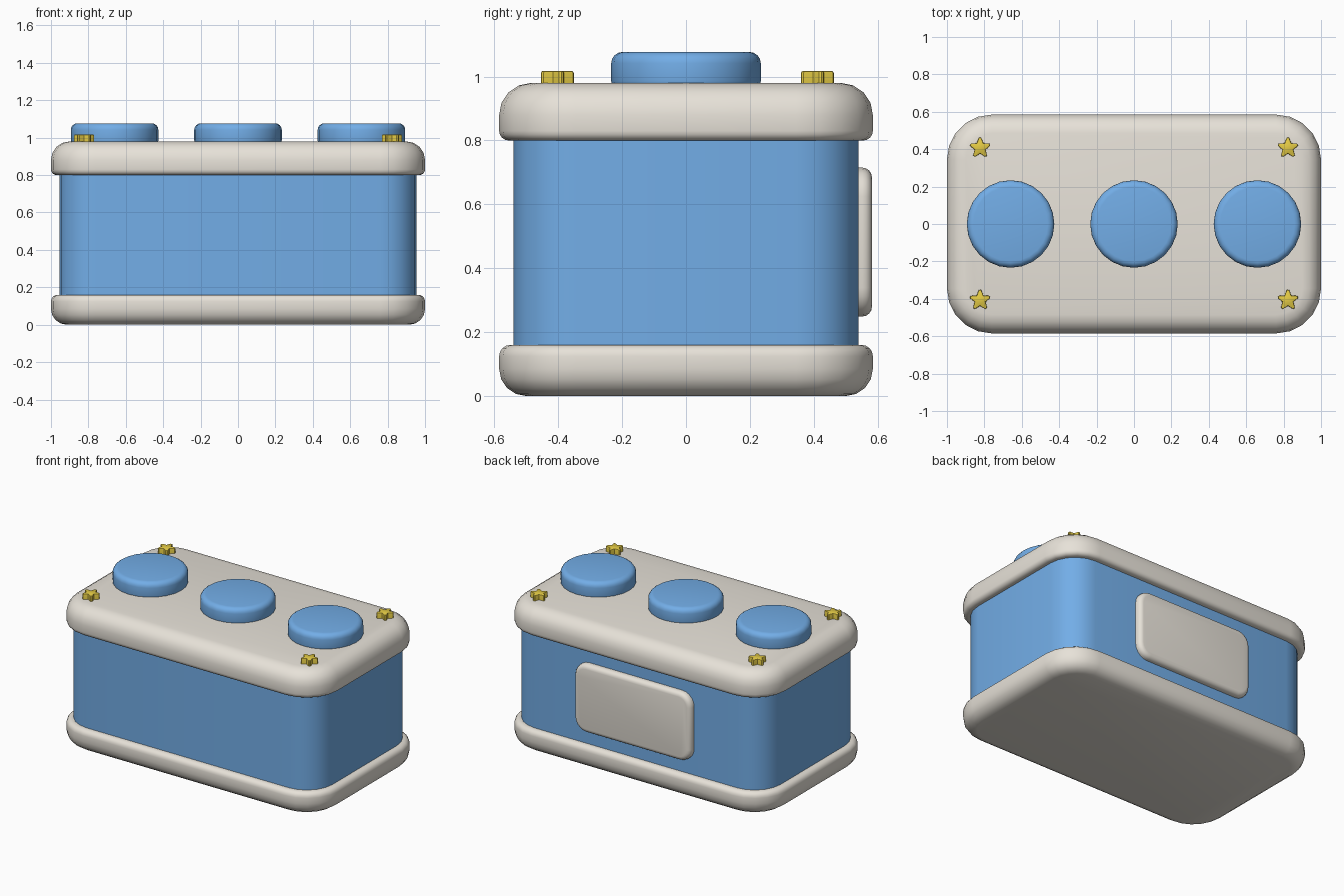
import bpy, bmesh
from math import sin, cos, pi, radians

if "Cube" in bpy.data.objects:
    bpy.data.objects.remove(bpy.data.objects["Cube"])


def material(name, rgb):
    m = bpy.data.materials.new(name)
    m.diffuse_color = (*rgb, 1)
    m.use_nodes = True
    m.node_tree.nodes["Principled BSDF"].inputs["Base Color"].default_value = m.diffuse_color
    return m


BLUE = material("blue", (0.17, 0.42, 0.80))
CREAM = material("cream", (0.80, 0.76, 0.69))
GOLD = material("gold", (0.78, 0.60, 0.06))


def rounded_rect(hx, hy, r, n=5):
    """Outline function: rounded rectangle shrunk by an inset."""
    def ring(inset):
        rr = max(r - inset, 0.005)
        pts = []
        for q, (sx, sy) in enumerate([(1, 1), (-1, 1), (-1, -1), (1, -1)]):
            for i in range(n + 1):
                a = (q + i / n) * pi / 2
                pts.append((sx * (hx - inset - rr) + rr * cos(a),
                            sy * (hy - inset - rr) + rr * sin(a)))
        return pts
    return ring


def circle(r, n):
    return lambda inset: [((r - inset) * cos(2 * pi * i / n),
                           (r - inset) * sin(2 * pi * i / n)) for i in range(n)]


def star(r, r_in):
    """Five-pointed outline with blunted tips."""
    def ring(inset):
        pts = []
        for k in range(5):
            a = pi / 2 + k * 2 * pi / 5
            for da, rad in ((-0.13, r * 0.96), (0, r), (0.13, r * 0.96), (pi / 5, r_in)):
                pts.append(((rad - inset) * cos(a + da), (rad - inset) * sin(a + da)))
        return pts
    return ring


def edge_profile(z0, z1, low, high, n=4):
    """(inset, z) pairs: rounded lower edge, straight wall, rounded upper edge."""
    def arc(b):
        return [(b * (1 - sin(t * pi / 2 / n)), b * (1 - cos(t * pi / 2 / n)))
                for t in range(n + 1)] if b else [(0, 0)]
    return ([(i, z0 + d) for i, d in arc(low)] +
            [(i, z1 - d) for i, d in reversed(arc(high))])


def loft(name, ring, profile, mat, loc=(0, 0, 0), rot=(0, 0, 0)):
    bm = bmesh.new()
    rings = [[bm.verts.new((x, y, z)) for x, y in ring(inset)] for inset, z in profile]
    n = len(rings[0])
    for a, b in zip(rings, rings[1:]):
        for i in range(n):
            j = (i + 1) % n
            bm.faces.new((a[i], a[j], b[j], b[i]))
    bm.faces.new(rings[0][::-1])
    bm.faces.new(rings[-1])
    me = bpy.data.meshes.new(name)
    bm.to_mesh(me)
    bm.free()
    me.materials.append(mat)
    ob = bpy.data.objects.new(name, me)
    bpy.context.collection.objects.link(ob)
    ob.location, ob.rotation_euler = loc, rot
    bpy.ops.object.select_all(action='DESELECT')
    ob.select_set(True)
    bpy.context.view_layer.objects.active = ob
    bpy.ops.object.shade_smooth_by_angle(angle=radians(35))
    return ob


# Case: base tray, body and lid
slab = rounded_rect(1.0, 0.585, 0.24)
loft("base", slab, edge_profile(0, 0.16, 0.085, 0.035), CREAM)
loft("body", rounded_rect(0.955, 0.54, 0.195), edge_profile(0.14, 0.82, 0, 0), BLUE)
loft("lid", slab, edge_profile(0.80, 0.98, 0.03, 0.10), CREAM)

# Panel on the back
loft("back_panel", rounded_rect(0.44, 0.233, 0.09), edge_profile(0, 0.06, 0, 0.03), CREAM,
     (0, 0.522, 0.482), (-pi / 2, 0, 0))

# Round buttons on the lid
for i in (-1, 0, 1):
    loft(f"button_{i + 2}", circle(0.234, 24), edge_profile(0.97, 1.077, 0.015, 0.035),
         BLUE, (0.66 * i, 0, 0))

# Small star studs at the lid corners
for sx in (-1, 1):
    for sy in (-1, 1):
        loft(f"star_stud_{sx}_{sy}", star(0.056, 0.031), edge_profile(0.97, 1.018, 0, 0.008, 2),
             GOLD, (0.823 * sx, 0.407 * sy, 0))
